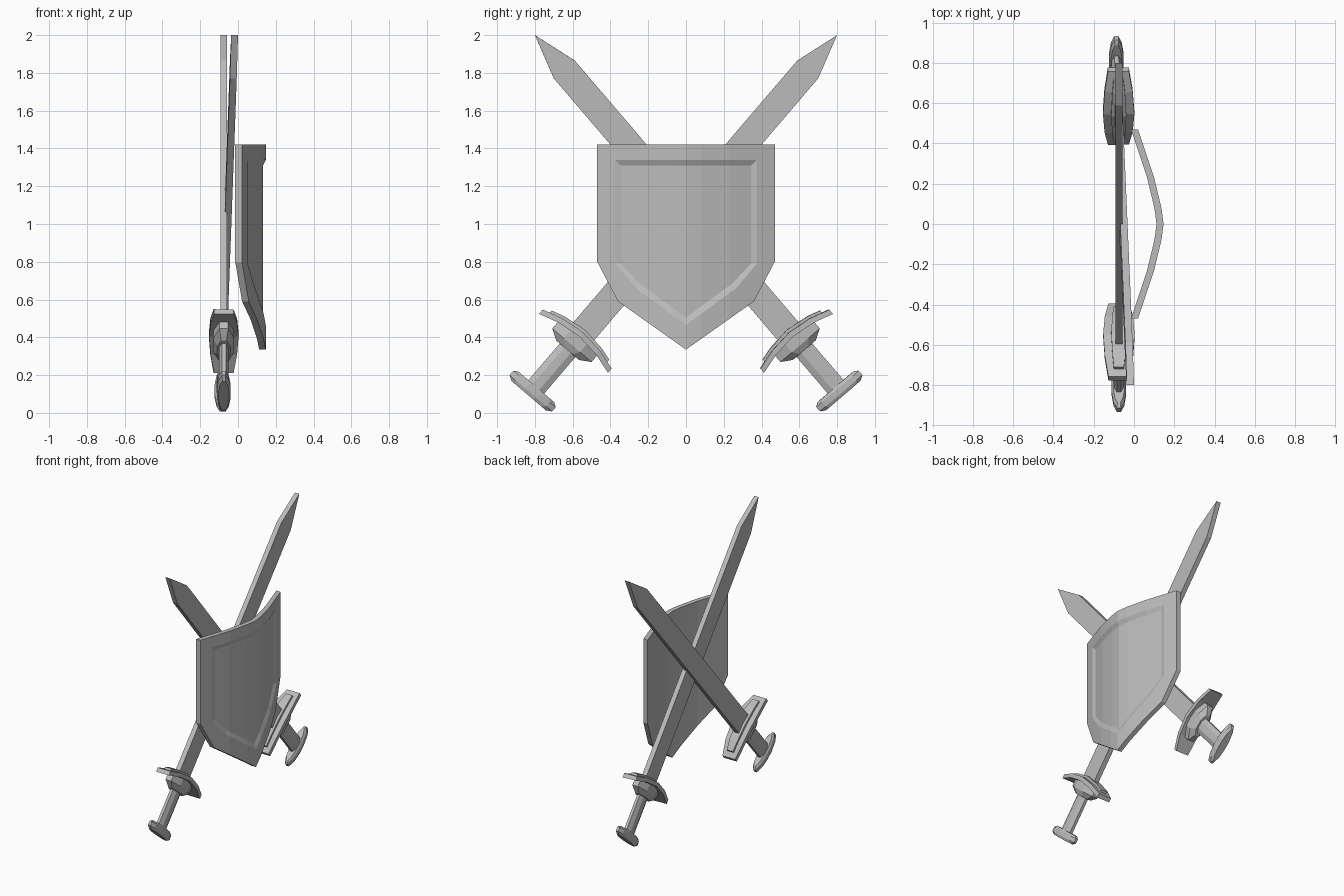
import bpy, bmesh, math
from mathutils import Matrix, Vector

cube = bpy.data.objects.get("Cube")
if cube:
    bpy.data.objects.remove(cube)

grey = bpy.data.materials.new("plain_grey")
grey.use_nodes = True
colour = (0.5, 0.5, 0.5, 1)
grey.diffuse_color = colour
grey.node_tree.nodes["Principled BSDF"].inputs["Base Color"].default_value = colour


def finish(name, bm, matrix=Matrix()):
    bmesh.ops.remove_doubles(bm, verts=bm.verts, dist=0.0005)
    bm.transform(matrix)
    bmesh.ops.recalc_face_normals(bm, faces=bm.faces)
    mesh = bpy.data.meshes.new(name)
    bm.to_mesh(mesh)
    bm.free()
    mesh.materials.append(grey)
    obj = bpy.data.objects.new(name, mesh)
    bpy.context.collection.objects.link(obj)


def bridge(bm, a, b):
    n = len(a)
    for i in range(n):
        bm.faces.new((a[i], a[(i + 1) % n], b[(i + 1) % n], b[i]))


def loft(name, rings, matrix):
    bm = bmesh.new()
    loops = [[bm.verts.new(p) for p in ring] for ring in rings]
    for a, b in zip(loops, loops[1:]):
        bridge(bm, a, b)
    bm.faces.new(loops[0])
    bm.faces.new(loops[-1])
    finish(name, bm, matrix)


def oval(w, t, s, sides):
    angles = [math.tau * (i + 0.5) / sides for i in range(sides)]
    k = 1 / math.cos(math.pi / sides)
    return [(w * k * math.cos(a), t * k * math.sin(a), -s) for a in angles]


def box_ring(w, t, s):
    return [(w, t, -s), (-w, t, -s), (-w, -t, -s), (w, -t, -s)]


def bowed_plate(name, stations, thick, matrix):
    """Plate across the sword: stations are (width, half depth, distance)."""
    full = [(-w, t, s) for w, t, s in stations[:-1]] + \
           [(w, t, s) for w, t, s in reversed(stations)]
    loft(name, [[(w, t, -s), (w, -t, -s), (w, -t, -s - thick), (w, t, -s - thick)]
                for w, t, s in full], matrix)


# Swords: local z runs up the blade with its origin at the tip
def sword(prefix, side, tip_x, lean):
    up = Vector((lean, side * 0.65, 0.76)).normalized()
    across = Vector((0, side * 0.76, -0.65)).normalized()
    depth = up.cross(across)
    m = Matrix((across, depth, up)).transposed().to_4x4()
    m.translation = (tip_x, side * 0.80, 2.0)

    loft(prefix + "_blade", [box_ring(0.0002, 0.018, 0), box_ring(0.073, 0.018, 0.24),
                             box_ring(0.073, 0.018, 2.09)], m)
    bowed_plate(prefix + "_guard",
                [(0.24, 0.052, 2.117), (0.13, 0.07, 2.085), (0, 0.078, 2.07)], 0.03, m)
    bowed_plate(prefix + "_guard_ridge",
                [(0.2, 0.025, 2.09), (0.13, 0.032, 2.07), (0, 0.038, 2.053)], 0.03, m)
    loft(prefix + "_collar", [oval(0.137, 0.055, 2.09, 8), oval(0.137, 0.055, 2.16, 8),
                              oval(0.08, 0.035, 2.195, 8)], m)
    loft(prefix + "_grip", [oval(0.055, 0.025, 2.18, 8), oval(0.055, 0.025, 2.47, 8)], m)
    loft(prefix + "_pommel", [oval(0.125, 0.028, 2.45, 12), oval(0.148, 0.036, 2.465, 12),
                              oval(0.148, 0.036, 2.495, 12), oval(0.12, 0.028, 2.512, 12)], m)


sword("left_sword", 1, -0.075, 0)
sword("right_sword", -1, -0.018, 0.028)


# Shield: flat nested outlines, sliced into strips and bowed outward
def outline(half, top, low, knee_y, knee_z, tip):
    return [(-half, top), (half, top), (half, low), (knee_y, knee_z),
            (0, tip), (-knee_y, knee_z), (-half, low)]


rim = outline(0.47, 1.42, 0.8, 0.36, 0.59, 0.335)
lip = outline(0.375, 1.34, 0.79, 0.265, 0.66, 0.465)
panel = outline(0.345, 1.31, 0.79, 0.245, 0.685, 0.505)
bm = bmesh.new()
back, front, lip_v, panel_v = [
    [bm.verts.new((x, y, z)) for y, z in shape]
    for shape, x in ((rim, -0.035), (rim, 0), (lip, 0), (panel, -0.014))]
for a, b in ((back, front), (front, lip_v), (lip_v, panel_v)):
    bridge(bm, a, b)
bm.faces.new(back)
bm.faces.new(panel_v)
for y in (-0.23, -0.08, 0, 0.08, 0.23):
    bmesh.ops.bisect_plane(bm, geom=bm.verts[:] + bm.edges[:] + bm.faces[:],
                           plane_co=(0, y, 0), plane_no=(0, 1, 0))

bow = [(0, 0.147), (0.08, 0.136), (0.23, 0.1), (0.48, 0.017)]
for v in bm.verts:
    y = abs(v.co.y)
    for (y0, x0), (y1, x1) in zip(bow, bow[1:]):
        if y0 <= y <= y1:
            v.co.x += x0 + (x1 - x0) * (y - y0) / (y1 - y0)
            break
finish("shield", bm)
